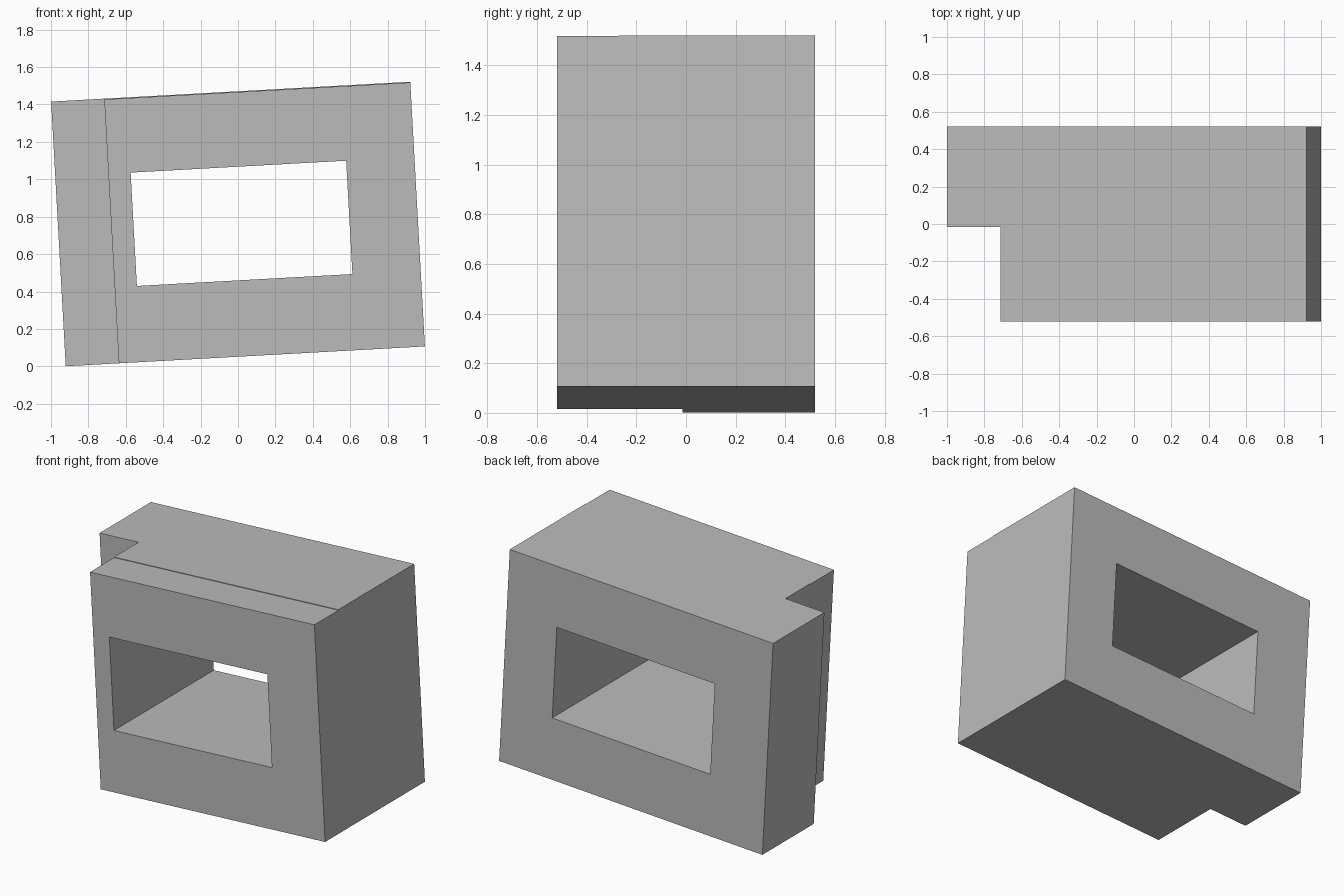
import bpy
import math
from mathutils import Matrix, Vector

default = bpy.data.objects.get("Cube")
if default:
    bpy.data.objects.remove(default, do_unlink=True)

grey = bpy.data.materials.new("plain_grey")
grey.use_nodes = True
grey.diffuse_color = (0.5, 0.5, 0.5, 1)
grey.node_tree.nodes["Principled BSDF"].inputs["Base Color"].default_value = (0.5, 0.5, 0.5, 1)

# The whole block leans slightly about the depth axis
TILT = Matrix.Translation((0, 0, 0.761)) @ Matrix.Rotation(math.radians(-3.16), 4, "Y")
W, D, H = 0.9615, 0.52, 0.7085


def block(name, low, high):
    """Tilted box between two corners given in the block's own frame."""
    low, high = Vector(low), Vector(high)
    bpy.ops.mesh.primitive_cube_add(size=1)
    ob = bpy.context.object
    ob.name = ob.data.name = name
    ob.data.transform(TILT @ Matrix.Translation((low + high) / 2)
                      @ Matrix.Diagonal((*(high - low), 1)))
    ob.data.materials.append(grey)
    return ob


body = block("frame_block", (-W, -D, -H), (W, D, H))

cutters = [
    # Rectangular window through the full depth
    block("window_cutter", (-0.558, -1, -0.301), (0.596, 1, 0.306)),
    # Full height notch in the front right corner
    block("notch_cutter", (-1.5, -1, -1), (-0.677, -0.015, 1)),
    # Shallow step along the front of the top
    block("top_step_cutter", (-1.6, -1.1, H - 0.004), (1.5, -0.27, 1.1)),
]

for cutter in cutters:
    cutter.hide_render = True
    cut = body.modifiers.new(cutter.name, "BOOLEAN")
    cut.operation = "DIFFERENCE"
    cut.solver = "EXACT"
    cut.object = cutter
    with bpy.context.temp_override(object=body, active_object=body):
        bpy.ops.object.modifier_apply(modifier=cut.name)
    bpy.data.objects.remove(cutter, do_unlink=True)
